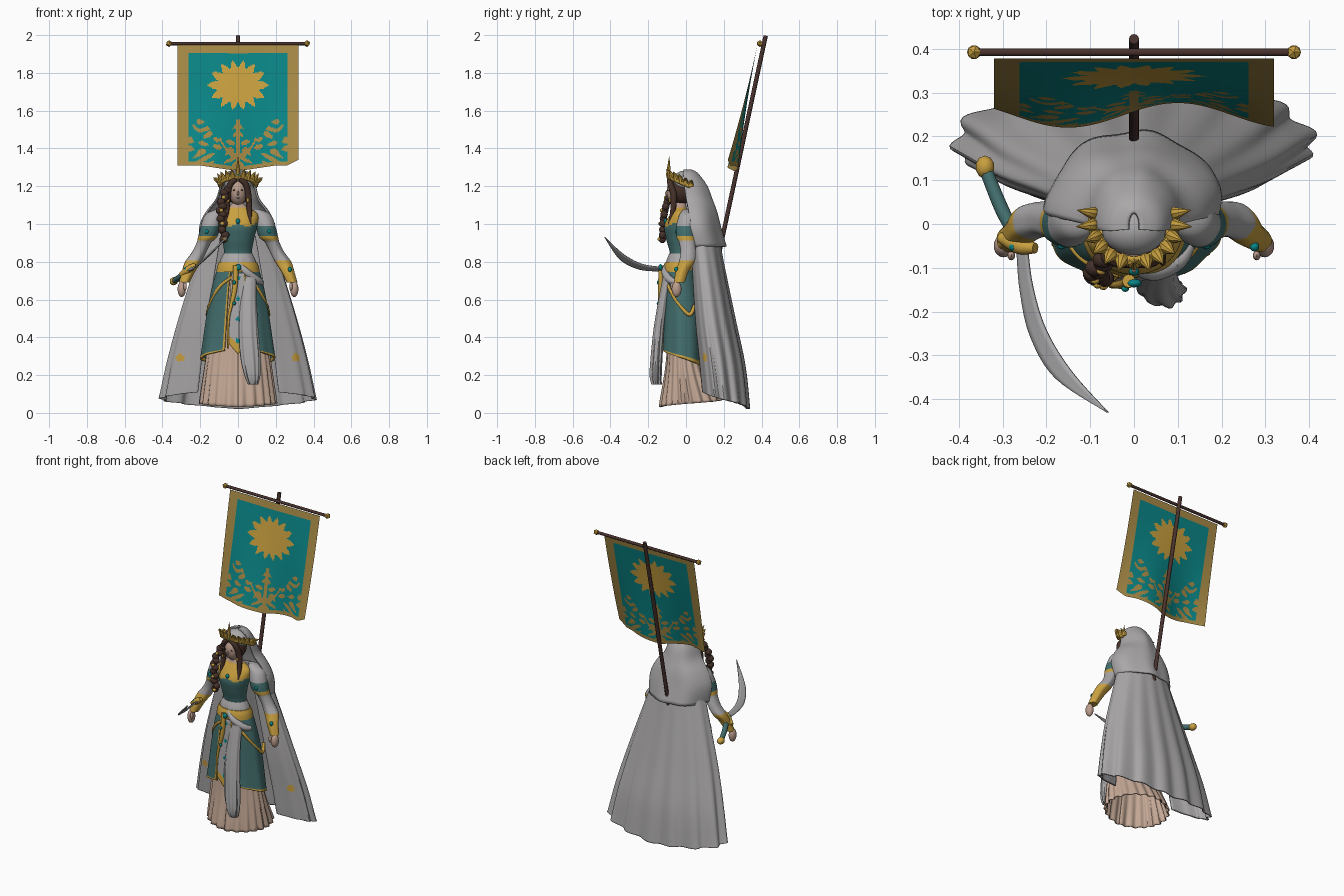
import bpy, bmesh
from math import sin, cos, pi, hypot, atan2, radians
from mathutils import Vector

if "Cube" in bpy.data.objects:
    bpy.data.objects.remove(bpy.data.objects["Cube"], do_unlink=True)


def material(name, *rgb):
    m = bpy.data.materials.new(name)
    m.use_nodes = True
    m.diffuse_color = (*rgb, 1)
    m.node_tree.nodes["Principled BSDF"].inputs["Base Color"].default_value = (*rgb, 1)
    return m


WHITE = material("pale_cloth", .40, .388, .388)
TEAL = material("dress_teal", .055, .155, .152)
BLUE = material("banner_teal", .003, .235, .24)
GOLD = material("bright_gold", .58, .35, .05)
BRASS = material("antique_gold", .38, .25, .06)
SKIN = material("skin", .50, .34, .27)
HAIR = material("brown_hair", .06, .03, .022)
WOOD = material("dark_wood", .065, .032, .026)
PEACH = material("peach_cloth", .55, .39, .30)
STEEL = material("steel", .38, .38, .39)
parts = []


def spline(pts, n):
    """Catmull-Rom interpolation of tuples of any length."""
    out = []
    for i in range(n + 1):
        f = i / n * (len(pts) - 1)
        k = min(int(f), len(pts) - 2)
        t = f - k
        a, b, c, d = (pts[max(0, min(len(pts) - 1, k + j))] for j in (-1, 0, 1, 2))
        out.append([q + .5 * t * (r - p + t * (2*p - 5*q + 4*r - s + t * (3*(q - r) + s - p)))
                    for p, q, r, s in zip(a, b, c, d)])
    return out


def finish(name, bm, mats, thick=0):
    bmesh.ops.recalc_face_normals(bm, faces=bm.faces)
    me = bpy.data.meshes.new(name)
    bm.to_mesh(me)
    bm.free()
    for m in mats:
        me.materials.append(m)
    ob = bpy.data.objects.new(name, me)
    bpy.context.collection.objects.link(ob)
    if thick:
        mod = ob.modifiers.new("thickness", "SOLIDIFY")
        mod.thickness, mod.offset = thick, 0
    parts.append(ob)


def sheet(name, rows, cols, point, mats, rule=None, closed=False, thick=0):
    """Grid surface from point(u, v); rule(centre, u, v) picks the material."""
    bm = bmesh.new()
    g = [[bm.verts.new(point(i / rows, j / cols)) for j in range(cols + 1)] for i in range(rows + 1)]
    for i in range(rows):
        for j in range(cols):
            f = bm.faces.new((g[i][j], g[i][j+1], g[i+1][j+1], g[i+1][j]))
            if rule:
                f.material_index = rule(f.calc_center_median(), (i + .5) / rows, (j + .5) / cols)
    if closed:
        bmesh.ops.remove_doubles(bm, verts=bm.verts, dist=1e-5)
        bmesh.ops.holes_fill(bm, edges=[e for e in bm.edges if e.is_boundary])
    finish(name, bm, mats, thick)


def loft(name, levels, mats, rule=None, span=180, rows=24, cols=40, folds=0, depth=0, calm=0, hem=0, thick=0):
    """Levels are z, x, y, half width, back depth, front depth; span opens the front, calm flattens folds there."""
    lv = spline(levels, rows)

    def point(u, v):
        z, x, y, w, b, f = lv[round(u * rows)]
        s = 2 * v - 1
        t = radians(span) * s
        k = 1 + depth * u * (1 - calm * (1 - cos(t)) / 2) * sin(folds * t + .6 * sin(3 * t))
        return (x + w * k * sin(t), y + (b if cos(t) > 0 else f) * k * cos(t), z + hem * abs(s) * u**4)
    return sheet(name, rows, cols, point, mats, rule, span == 180, thick)


def tube(name, pts, mat, n=1, sides=4):
    """Round tube through x, y, z, radius points."""
    cu = bpy.data.curves.new(name, "CURVE")
    cu.dimensions, cu.bevel_depth, cu.bevel_resolution, cu.use_fill_caps = "3D", 1, sides, True
    path = spline(pts, n)
    sp = cu.splines.new("POLY")
    sp.points.add(len(path) - 1)
    for p, (x, y, z, r) in zip(sp.points, path):
        p.co, p.radius = (x, y, z, 1), r
    cu.materials.append(mat)
    ob = bpy.data.objects.new(name, cu)
    bpy.context.collection.objects.link(ob)
    bpy.ops.object.select_all(action="DESELECT")
    ob.select_set(True)
    bpy.context.view_layer.objects.active = ob
    bpy.ops.object.convert(target="MESH")
    parts.append(bpy.context.object)


def ball(name, loc, size, mat, sub=3):
    bm = bmesh.new()
    bmesh.ops.create_icosphere(bm, subdivisions=sub, radius=1)
    for v in bm.verts:
        v.co = Vector(a * b for a, b in zip(v.co, size)) + Vector(loc)
    finish(name, bm, [mat])


# Banner pole, crossbar and knobs
tube("banner_pole", [(0, .174, .84, .0115), (0, .422, 1.997, .0115)], WOOD)
tube("crossbar", [(-.36, .392, 1.955, .009), (.36, .392, 1.955, .009)], WOOD)
for s in (-1, 1):
    ball("crossbar_knob", (s * .365, .392, 1.955), (.018,) * 3, GOLD, 1)


# Banner cloth with border, sun and foliage
def cloth(u, v):
    x = .64 * (v - .5)
    bottom = 1.28 + .03 * min(1, abs(x) / .2) + .5 * max(0, x - .26)
    return x, .378 - .13 * u + .028 * u * u * sin(4 * pi * (x + .025)), 1.948 + (bottom - 1.948) * u


def emblem(c, u, v):
    x, h = abs(c.x), c.z
    if x > .26 or u < .07 or u > .965:
        return 1
    a = atan2(h - 1.735, c.x)
    if hypot(x, (h - 1.735) * 1.25) < .112 + .055 * abs((a * 14 / (2 * pi)) % 1 * 2 - 1):
        return 2
    leaf = sin(62 * x + 2.2 * sin(42 * h)) * sin(75 * h + 25 * x)
    stem = x < .012 or abs(h - 1.37 - .75 * x + .03 * sin(36 * x)) < .01
    return 1 if h < 1.505 + .05 * cos(31 * x) and (stem or leaf > .18) else 0


sheet("banner", 120, 120, cloth, [BLUE, BRASS, GOLD], emblem)

# Long cape, and a hooded mantle draped over the shoulders
loft("cape", [(1.0, 0, .06, .15, .10, .05), (.8, 0, .085, .215, .11, .06), (.5, 0, .12, .305, .135, .08),
              (.25, 0, .155, .365, .15, .095), (.02, 0, .18, .405, .148, .105)], [WHITE, GOLD],
     lambda c, u, v: int(c.y < .17 and hypot(abs(c.x) - .305, c.z - .29) < .022),
     span=148, rows=60, cols=120, folds=15, depth=.06, calm=.9, hem=.09, thick=.008)
loft("hooded_mantle", [(1.285, 0, -.005, .012, .03, .03), (1.265, 0, -.005, .06, .065, .04), (1.2, 0, 0, .09, .108, .03),
                       (1.13, 0, .01, .112, .125, .03), (1.06, 0, .025, .165, .135, .04),
                       (.98, 0, .035, .197, .145, .045), (.88, 0, .05, .188, .158, .03)], [WHITE],
     span=104, cols=60, folds=7, depth=.03, thick=.01)
ball("hood_crown", (0, -.012, 1.222), (.074, .06, .06), WHITE)

# Skirts
loft("underskirt", [(.7, 0, -.02, .11, .07, .07), (.3, 0, -.01, .165, .10, .09), (.07, 0, .025, .198, .165, .16)],
     [PEACH], span=179.9, cols=168, folds=21, depth=.042, hem=-.04, thick=.006)
loft("overskirt", [(.79, 0, -.03, .095, .07, .07), (.68, 0, -.025, .13, .085, .09), (.5, 0, -.015, .162, .10, .105),
                   (.23, 0, -.01, .195, .10, .12)], [TEAL, GOLD],
     lambda c, u, v: int(u > .95 or abs(v - .5) > .485),
     span=159, rows=44, cols=90, folds=8, depth=.02, hem=.10, thick=.008)


# Front tabard, pointed at the hem
def tabard(u, v):
    s = 2 * v - 1
    return s * (.035 + .025 * u), -.118 - .022 * u, .74 - .36 * u - .07 * u**3 * (1 - abs(s))


sheet("front_tabard", 40, 24, tabard, [WHITE, GOLD, BLUE],
      lambda c, u, v: 1 if u > .9 or abs(v - .5) > .45 else 2 if hypot(c.x, (c.z % .11) - .055) < .012 else 0, thick=.006)
tube("tabard_chain", [(-.012, -.13, .78, .015), (-.018, -.135, .65, .013), (-.05, -.14, .5, .007), (-.052, -.14, .34, .005)],
     GOLD, 14)
for z in (.58, .69):
    ball("chain_gem", (-.02, -.148, z), (.009, .007, .011), BLUE, 2)
loft("hanging_drape", [(.73, .06, -.09, .04, .02, .03), (.62, .055, -.112, .042, .02, .03), (.45, .055, -.135, .05, .02, .035),
                       (.3, .065, -.145, .052, .02, .04), (.2, .075, -.15, .04, .02, .04), (.15, .08, -.15, .025, .02, .03)],
     [WHITE], cols=60, folds=9, depth=.12)

# Torso, sash and belt
loft("bodice", [(.76, 0, -.03, .095, .06, .065), (.84, 0, -.03, .074, .05, .055), (.92, 0, -.035, .085, .05, .07),
                (.99, 0, -.035, .102, .055, .08), (1.05, 0, -.03, .105, .05, .055), (1.085, 0, -.03, .06, .035, .035),
                (1.11, 0, -.03, .03, .03, .03), (1.14, 0, -.03, .028, .028, .028)], [TEAL, GOLD, SKIN],
     lambda c, u, v: 2 if c.z > 1.088 else int(c.z > .985 + .35 * abs(abs(c.x) - .05)), rows=50, cols=60)
loft("waist_sash", [(.845, 0, -.03, .076, .055, .058), (.81, 0, -.03, .092, .065, .072), (.765, 0, -.03, .106, .075, .08)],
     [WHITE], folds=11, depth=.03)
tube("draped_sash", [(.0, -.098, .79, .014), (.045, -.11, .745, .02), (.10, -.085, .705, .02), (.125, -.05, .69, .015)],
     WHITE, 14)
loft("belt", [(.80, 0, -.03, .10, .07, .078), (.775, 0, -.03, .11, .08, .088), (.745, 0, -.03, .115, .08, .092)], [GOLD], rows=6)
ball("belt_gem", (0, -.135, .77), (.018, .01, .018), BLUE, 2)
ball("chest_gem", (0, -.108, 1.015), (.012, .01, .014), BLUE, 2)


# Arms: shoulder cap, teal band, sleeve and bracer
def sleeve(c, u, v):
    if .935 < c.z < .985:
        return 1
    return 2 if .915 < c.z <= .935 or .985 <= c.z < .993 or c.z < .81 else 0


for s in (-1, 1):
    loft("arm", [(1.08, s*.09, .01, .02, .02, .02), (1.05, s*.125, .01, .048, .05, .045), (.98, s*.148, 0, .052, .055, .053),
                 (.93, s*.162, 0, .05, .052, .05), (.90, s*.182, .005, .038, .043, .041), (.85, s*.207, .01, .038, .041, .039),
                 (.80, s*.238, .003, .043, .042, .04), (.75, s*.262, -.02, .035, .034, .034),
                 (.69, s*.286, -.036, .028, .028, .028)],
         [WHITE, TEAL, GOLD], sleeve, rows=56, folds=5, depth=.04)
    ball("hand", (s * .298, -.05, .655), (.022, .026, .042), SKIN)
    ball("thumb", (s * .28, -.072, .67), (.009, .011, .024), SKIN, 2)
    ball("bracer_gem", (s * .275, -.052, .76), (.011, .011, .014), BLUE, 2)
    ball("shoulder_gem", (s * .165, -.05, .96), (.01, .008, .012), BLUE, 2)
    # Gold swag lying over the hip
    tube("hip_swag", [(s*.03, -.117, .72, .008), (s*.085, -.096, .68, .009), (s*.122, -.073, .63, .009), (s*.152, -.03, .565, .009),
                      (s*.16, .02, .52, .011), (s*.152, .045, .57, .009)], GOLD, 20)

# Head, face and hair
ball("head", (0, -.047, 1.172), (.047, .056, .072), SKIN)
ball("nose", (0, -.103, 1.163), (.006, .009, .012), SKIN, 2)
ball("lips", (0, -.098, 1.137), (.011, .004, .004), PEACH, 2)
ball("hair", (0, -.025, 1.178), (.066, .066, .075), HAIR)
for s in (-1, 1):
    ball("eye", (s * .018, -.096, 1.178), (.009, .004, .005), HAIR, 2)
    tube("hair_lock", [(s*.008, -.088, 1.237, .012), (s*.04, -.083, 1.212, .016), (s*.054, -.065, 1.15, .018),
                       (s*.06, -.07, 1.07, .014), (s*.065, -.09, 1.0, .006)], HAIR, 14)
    ball("earring", (s * .052, -.085, 1.125), (.007, .007, .013), GOLD, 2)
for i, (x, y, z) in enumerate(spline([(-.06, -.075, 1.18), (-.087, -.105, 1.1), (-.085, -.12, 1.02), (-.07, -.125, .92)], 11)):
    ball("braid_knot", (x + .006 * (-1)**i, y, z), (.023, .02, .022), HAIR, 2)
    if i % 3 == 2:
        ball("braid_bead", (x, y - .016, z), (.011, .01, .01), GOLD, 2)


# Radiant crown with larger rays at the temples
def crown(a, r=1, lift=0):
    return Vector((.093 * r * sin(a), .005 - .09 * r * cos(a), 1.207 + .04 * cos(a) + lift))


arc = [radians(d) for d in range(-102, 103, 17)]
tube("crown_band", [(*crown(a), .012) for a in arc], GOLD, 48)
for a in arc:
    reach, lift = (1.04, .11) if abs(a) < .01 else (1.42, .035) if abs(a) > 1.3 else (1.28, .045)
    tube("crown_ray", [(*crown(a), .016), (*crown(a, 1.08, .02), .013), (*crown(a, reach, lift), .001)], GOLD, 6, 2)
ball("crown_gem", crown(0, 1.14, .015), (.01, .007, .014), BLUE, 2)

# Curved sword
path = spline([(-.255, -.06, .762, .015), (-.245, -.15, .762, .018), (-.218, -.25, .777, .023),
               (-.16, -.345, .83, .024), (-.06, -.43, .93, .001)], 24)
edge = Vector((.75, .3, .58))
sheet("sword_blade", 24, 4, lambda u, v: Vector(path[round(u * 24)][:3]) + edge * path[round(u * 24)][3] * (2 * v - 1),
      [STEEL], thick=.007)
tube("sword_grip", [(-.335, .115, .70, .015), (-.30, .03, .725, .016), (-.265, -.035, .755, .014)], TEAL, 8)
tube("sword_guard", [(-.305, -.03, .73, .012), (-.262, -.05, .76, .019), (-.225, -.055, .785, .012)], GOLD, 8)
ball("sword_pommel", (-.34, .13, .697), (.022, .026, .022), GOLD, 2)

# Smooth shading with sharp edges kept
bpy.ops.object.select_all(action="DESELECT")
for ob in parts:
    ob.select_set(True)
bpy.context.view_layer.objects.active = parts[0]
bpy.ops.object.shade_smooth_by_angle(angle=radians(40))
